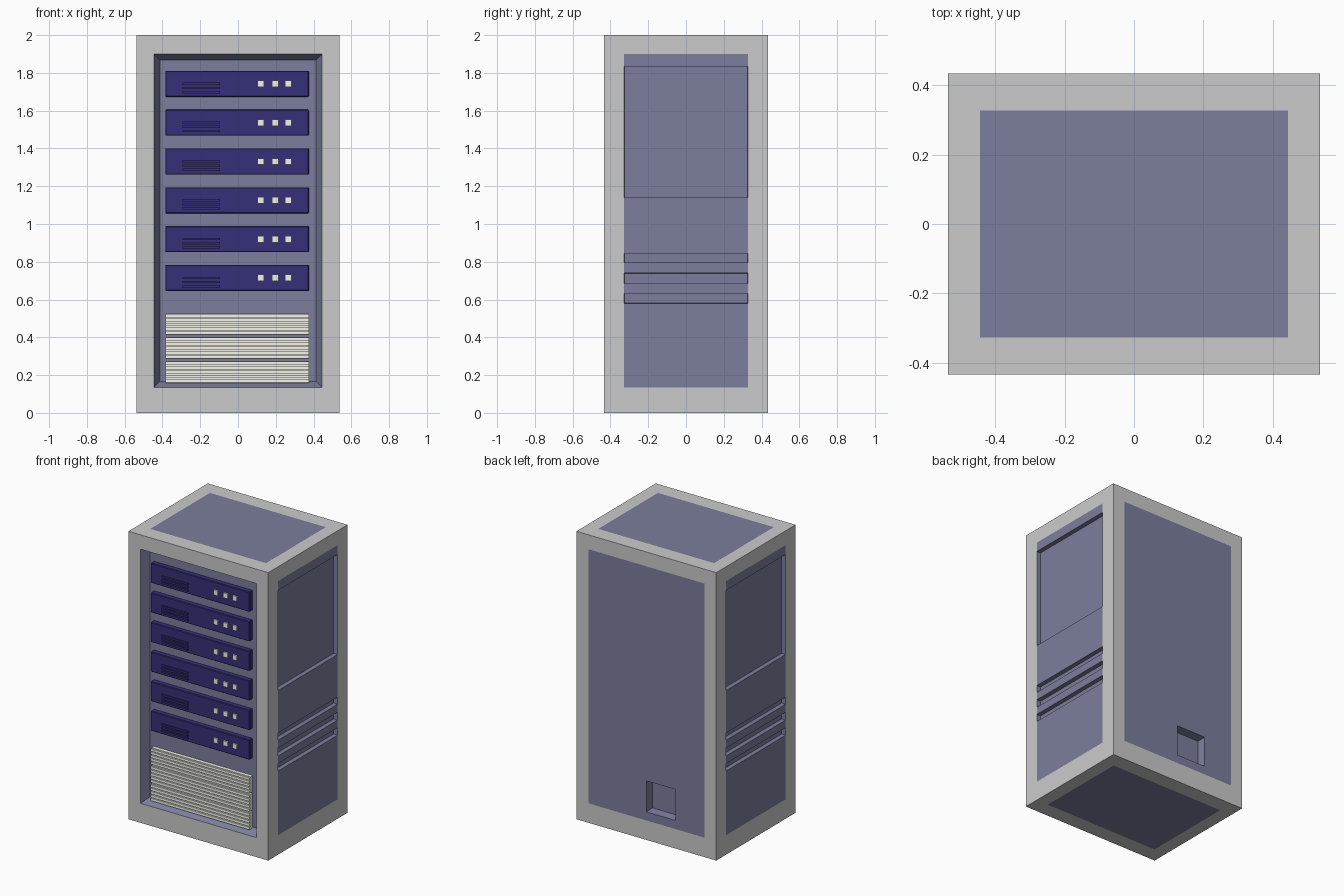
import bpy, bmesh
from mathutils import Vector

if "Cube" in bpy.data.objects:
    bpy.data.objects.remove(bpy.data.objects["Cube"])


def material(name, rgb):
    m = bpy.data.materials.new(name)
    m.diffuse_color = (*rgb, 1)
    m.use_nodes = True
    m.node_tree.nodes["Principled BSDF"].inputs["Base Color"].default_value = m.diffuse_color
    return m


GREY = material("frame_grey", (0.8, 0.8, 0.8))
PANEL = material("panel_slate", (0.2, 0.21, 0.34))
NAVY = material("unit_navy", (0.035, 0.03, 0.19))
LIGHT = material("light_plastic", (0.92, 0.92, 0.85))


def finish(bm, name, mats):
    mesh = bpy.data.meshes.new(name)
    bmesh.ops.recalc_face_normals(bm, faces=bm.faces)
    bm.to_mesh(mesh)
    bm.free()
    for m in mats:
        mesh.materials.append(m)
    ob = bpy.data.objects.new(name, mesh)
    bpy.context.collection.objects.link(ob)
    return ob


def add_box(bm, x, y, z):
    verts = bmesh.ops.create_cube(bm, size=1)["verts"]
    for v in verts:
        v.co = Vector([(a + b) / 2 + c * (b - a) for (a, b), c in zip((x, y, z), v.co)])
    return verts


def boxes(name, mat, specs):
    bm = bmesh.new()
    for s in specs:
        add_box(bm, *s)
    return finish(bm, name, [mat])


# Cabinet: a box cut along the panel borders, then recessed
W, D, H = 0.537, 0.435, 2.0
PX, PY, Z0, Z1 = 0.445, 0.327, 0.135, 1.9
grooves = [(1.14, 1.835), (0.795, 0.845), (0.685, 0.74), (0.58, 0.632)]
hole_x, hole_z = (-0.225, 0.0), (0.195, 0.41)

bm = bmesh.new()
add_box(bm, (-W, W), (-D, D), (0, H))
cuts = [(0, c) for c in (-PX, PX, *hole_x)] + [(1, c) for c in (-PY, PY)]
cuts += [(2, c) for c in (Z0, Z1, *hole_z, *[z for g in grooves for z in g])]
for axis, c in cuts:
    n = Vector((0, 0, 0))
    n[axis] = 1
    bmesh.ops.bisect_plane(bm, geom=bm.verts[:] + bm.edges[:] + bm.faces[:],
                           plane_co=n * c, plane_no=n)
bm.normal_update()

front, sides, back = [], [], []
for f in bm.faces:
    c, n = f.calc_center_median(), f.normal
    in_x, in_y, in_z = abs(c.x) < PX, abs(c.y) < PY, Z0 < c.z < Z1
    if abs(n.x) > 0.5:
        inside = in_y and in_z
        if inside and any(a < c.z < b for a, b in grooves):
            sides.append(f)
    elif abs(n.y) > 0.5:
        inside = in_x and in_z
        if inside and n.y < 0:
            front.append(f)
        elif hole_x[0] < c.x < hole_x[1] and hole_z[0] < c.z < hole_z[1]:
            back.append(f)
    else:
        inside = in_x and in_y
    f.material_index = int(inside)

for faces, taper, depth in ((front, 0.032, 0.06), (sides, 0.001, 0.03), (back, 0.006, 0.06)):
    bmesh.ops.inset_region(bm, faces=faces, thickness=taper, depth=-depth,
                           use_even_offset=True, use_boundary=True)
finish(bm, "cabinet", [GREY, PANEL])

# Six rack units, each with vent slats and three buttons
X = (-0.385, 0.375)
FRONT, REAR = -0.41, -0.37
for i in range(6):
    zc = 0.7145 + 0.2055 * i
    unit = boxes(f"rack_unit_{i + 1}", NAVY, [(X, (FRONT, REAR), (zc - 0.069, zc + 0.069))])
    bev = unit.modifiers.new("soft_edges", "BEVEL")
    bev.width, bev.segments = 0.004, 1
    boxes(f"vent_slats_{i + 1}", NAVY,
          [((-0.295, -0.095), (FRONT - 0.008, FRONT + 0.005), (zc + dz - 0.006, zc + dz + 0.006))
           for dz in (0.0, -0.022, -0.044)])
    boxes(f"buttons_{i + 1}", LIGHT,
          [((x - 0.017, x + 0.017), (FRONT - 0.01, FRONT + 0.005), (zc - 0.017, zc + 0.017))
           for x in (0.121, 0.197, 0.267)])

# Three ribbed drawers at the bottom
for i, (a, b) in enumerate([(0.158, 0.276), (0.285, 0.402), (0.412, 0.525)]):
    step = (b - a) / 5
    specs = [(X, (FRONT + 0.01, REAR), (a, b))]
    specs += [(X, (FRONT, FRONT + 0.012), (a + step * k + 0.002, a + step * (k + 1) - 0.004))
              for k in range(5)]
    boxes(f"ribbed_drawer_{i + 1}", LIGHT, specs)
